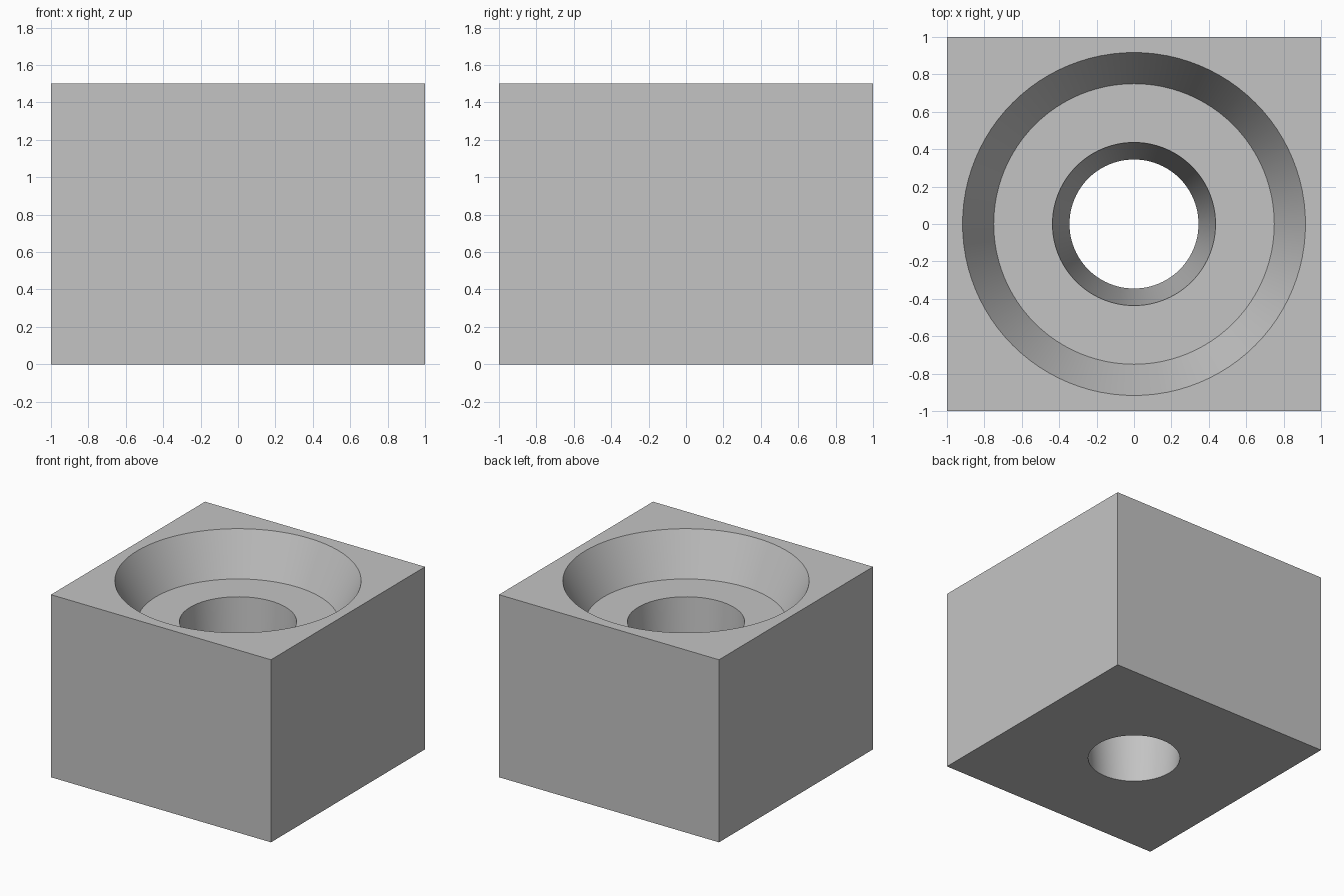
import bpy, bmesh, math

if "Cube" in bpy.data.objects:
    bpy.data.objects.remove(bpy.data.objects["Cube"])

SEGMENTS = 96          # multiple of 8, so the square rings hit their corners
HALF = 1.0             # half the block width
HEIGHT = 1.5
FLOOR = 1.165          # height of the recess floor


def ring(bm, radius, z, square=False):
    """One loop of vertices, either round or pushed out onto a square."""
    verts = []
    for i in range(SEGMENTS):
        a = 2 * math.pi * i / SEGMENTS
        c, s = math.cos(a), math.sin(a)
        r = radius / max(abs(c), abs(s)) if square else radius
        verts.append(bm.verts.new((r * c, r * s, z)))
    return verts


bm = bmesh.new()
rings = [
    ring(bm, HALF, 0, True),         # block base
    ring(bm, HALF, HEIGHT, True),    # block top
    ring(bm, 0.917, HEIGHT),         # recess rim
    ring(bm, 0.75, FLOOR),           # recess floor
    ring(bm, 0.436, FLOOR),          # tapered bore, upper end
    ring(bm, 0.345, 0),              # tapered bore, lower end
]
# Join each loop to the next, and the last back to the first
for lower, upper in zip(rings, rings[1:] + rings[:1]):
    for i in range(SEGMENTS):
        j = (i + 1) % SEGMENTS
        bm.faces.new((lower[i], lower[j], upper[j], upper[i]))
bmesh.ops.recalc_face_normals(bm, faces=bm.faces)

mesh = bpy.data.meshes.new("block_with_recess")
bm.to_mesh(mesh)
bm.free()
block = bpy.data.objects.new("block_with_recess", mesh)
bpy.context.collection.objects.link(block)

# Plain grey throughout
grey = bpy.data.materials.new("light_grey")
grey.diffuse_color = (0.55, 0.55, 0.55, 1)
grey.use_nodes = True
grey.node_tree.nodes["Principled BSDF"].inputs["Base Color"].default_value = grey.diffuse_color
mesh.materials.append(grey)

# Smooth round walls, crisp edges
bpy.context.view_layer.objects.active = block
block.select_set(True)
bpy.ops.object.shade_smooth_by_angle(angle=math.radians(20))
